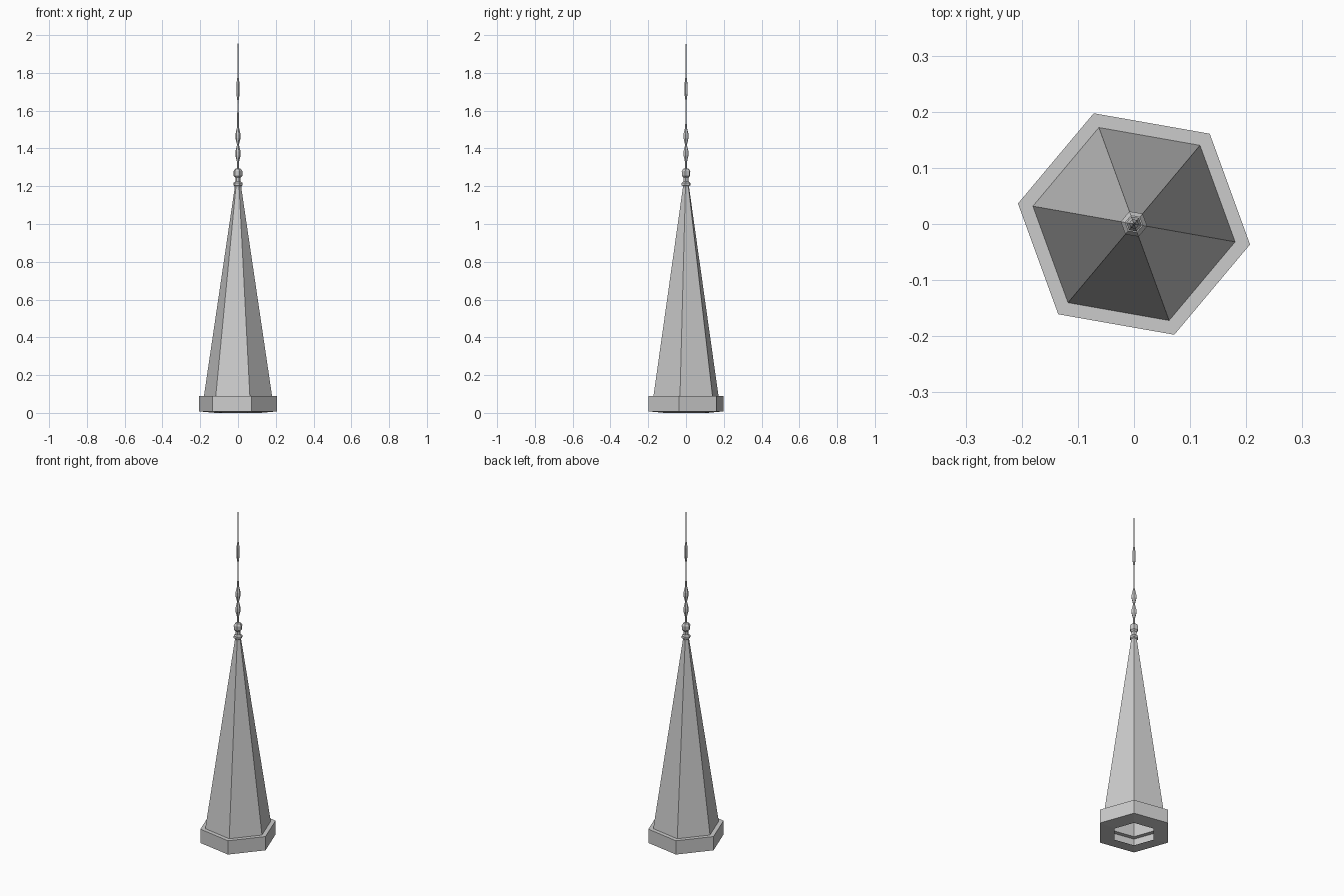
import bpy
import bmesh
import math

SIDES = 6
TURN = math.radians(-10)

cube = bpy.data.objects.get("Cube")
if cube:
    bpy.data.objects.remove(cube, do_unlink=True)

grey = bpy.data.materials.new("stone grey")
grey.use_nodes = True
colour = (0.6, 0.6, 0.6, 1)
grey.diffuse_color = colour
grey.node_tree.nodes["Principled BSDF"].inputs["Base Color"].default_value = colour


def lathe(name, profile):
    """Sweep (radius, height) points around z into a flat six-sided shell."""
    bm = bmesh.new()
    rings = []
    for r, z in profile:
        if r == 0:
            rings.append([bm.verts.new((0, 0, z))] * SIDES)
            continue
        angles = [TURN + math.tau * i / SIDES for i in range(SIDES)]
        rings.append([bm.verts.new((r * math.cos(a), r * math.sin(a), z)) for a in angles])
    for low, high in zip(rings, rings[1:]):
        for i in range(SIDES):
            j = (i + 1) % SIDES
            corners = dict.fromkeys((low[i], low[j], high[j], high[i]))
            bm.faces.new(list(corners))
    mesh = bpy.data.meshes.new(name)
    bm.to_mesh(mesh)
    bm.free()
    mesh.materials.append(grey)
    obj = bpy.data.objects.new(name, mesh)
    bpy.context.collection.objects.link(obj)
    return obj


# Hollow plinth with an open, slightly sloping underside
lathe("plinth", [(0.12, 0), (0.21, 0.008), (0.21, 0.09), (0.183, 0.09)])

# Tall hollow spire
lathe("spire", [(0.183, 0.09), (0.018, 1.19)])

# Collar, neck and knob on the spire's tip
lathe("collar", [(0.018, 1.19), (0.018, 1.2), (0.024, 1.205), (0.024, 1.218),
                 (0.014, 1.225), (0.014, 1.245)])
lathe("knob", [(0.014, 1.245), (0.023, 1.255), (0.024, 1.28), (0.016, 1.292), (0.005, 1.294)])

# Thin rod tapering to a point
lathe("needle", [(0.005, 1.29), (0.004, 1.6), (0.003, 1.9), (0, 2)])

# Spindle beads threaded on the rod
for name, z in (("lower_bead", 1.373), ("upper_bead", 1.465)):
    lathe(name, [(0.005, z - 0.047), (0.014, z - 0.01), (0.014, z + 0.01), (0.005, z + 0.047)])
lathe("slim_bead", [(0.003, 1.65), (0.009, 1.69), (0.009, 1.74), (0.003, 1.78)])
